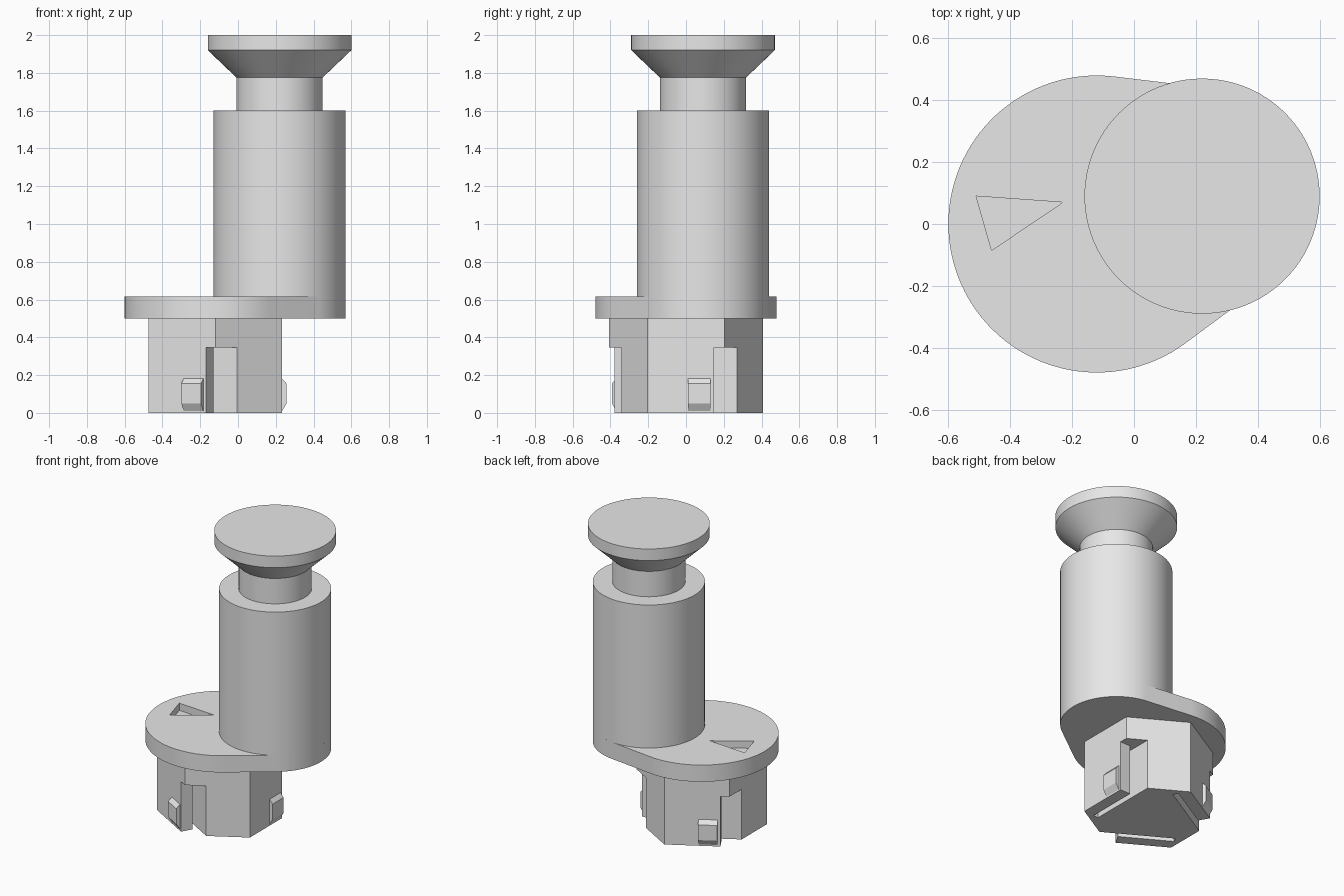
import bpy
import bmesh
from math import sin, cos, pi, acos, atan2, hypot, radians
from mathutils import Matrix, Vector

cube = bpy.data.objects.get("Cube")
if cube:
    bpy.data.objects.remove(cube, do_unlink=True)

grey = bpy.data.materials.new("plain_grey")
grey.use_nodes = True
grey.diffuse_color = (0.8, 0.8, 0.8, 1)
grey.node_tree.nodes["Principled BSDF"].inputs["Base Color"].default_value = (0.8, 0.8, 0.8, 1)

DISC = Vector((-0.12, 0.0))
DISC_R = 0.48
POST = Vector((0.22, 0.09))
POST_R = 0.35
PLATE_Z, PLATE_TOP = 0.5, 0.615
APOTHEM = 0.353


def prism(name, outline, low, high):
    """Extrude a counter-clockwise outline from low to high."""
    bm = bmesh.new()
    base = bm.faces.new([bm.verts.new((x, y, low)) for x, y in outline])
    top = bmesh.ops.extrude_face_region(bm, geom=[base])["geom"]
    bmesh.ops.translate(bm, vec=(0, 0, high - low),
                        verts=[v for v in top if isinstance(v, bmesh.types.BMVert)])
    bmesh.ops.recalc_face_normals(bm, faces=bm.faces)
    mesh = bpy.data.meshes.new(name)
    bm.to_mesh(mesh)
    bm.free()
    mesh.materials.append(grey)
    obj = bpy.data.objects.new(name, mesh)
    bpy.context.collection.objects.link(obj)
    return obj


def box(name, x0, x1, y0, y1, z0, z1):
    return prism(name, [(x0, y0), (x1, y0), (x1, y1), (x0, y1)], z0, z1)


def activate(obj):
    bpy.ops.object.select_all(action='DESELECT')
    obj.select_set(True)
    bpy.context.view_layer.objects.active = obj


def cut(obj, cutter):
    mod = obj.modifiers.new("cut", 'BOOLEAN')
    mod.operation = 'DIFFERENCE'
    mod.solver = 'EXACT'
    mod.object = cutter
    activate(obj)
    bpy.ops.object.modifier_apply(modifier=mod.name)
    bpy.data.objects.remove(cutter, do_unlink=True)


def smooth(obj):
    activate(obj)
    bpy.ops.object.shade_smooth_by_angle(angle=radians(25))


def turned(name, r0, r1, z0, z1):
    """Round section of the post."""
    bpy.ops.mesh.primitive_cone_add(vertices=96, radius1=r0, radius2=r1, depth=z1 - z0,
                                    location=(POST.x, POST.y, (z0 + z1) / 2))
    obj = bpy.context.object
    obj.name = name
    obj.data.materials.append(grey)
    smooth(obj)


def arc(center, r, start, end, steps=72):
    angles = [start + (end - start) * i / steps for i in range(steps + 1)]
    return [(center.x + r * cos(a), center.y + r * sin(a)) for a in angles]


# Plate: two circles joined by their outer tangents
offset = POST - DISC
theta = atan2(offset.y, offset.x)
phi = acos((DISC_R - POST_R) / hypot(offset.x, offset.y))
outline = (arc(DISC, DISC_R, theta + phi, theta - phi + 2 * pi)
           + arc(POST, POST_R, theta - phi, theta + phi))
plate = prism("base_plate", outline, PLATE_Z, PLATE_TOP)
# Triangular pointer recess
cut(plate, prism("pointer_cutter", [(-0.51, 0.09), (-0.46, -0.085), (-0.23, 0.07)],
                 PLATE_TOP - 0.05, PLATE_TOP + 0.1))
smooth(plate)

# Post, neck and flared head
turned("post", POST_R, POST_R, PLATE_TOP, 1.6)
turned("neck", 0.228, 0.228, 1.6, 1.775)
turned("head_flare", 0.228, 0.38, 1.775, 1.92)
turned("head_rim", 0.38, 0.38, 1.92, 2.0)

# Hexagonal plug under the plate
corner = APOTHEM / cos(pi / 6)
plug = prism("hex_plug", [(DISC.x + corner * cos(pi / 6 + i * pi / 3),
                           corner * sin(pi / 6 + i * pi / 3)) for i in range(6)],
             0, PLATE_Z)

# Snap arms on three sides: corner notch, slit behind the arm, and a catch
for i in range(3):
    place = Matrix.Translation((DISC.x, 0, 0)) @ Matrix.Rotation(i * 2 * pi / 3, 4, 'Z')
    # L-shaped outline: slit plus corner notch in one cutter
    cutter = prism("notch_cutter", [(0.237, -0.21), (0.274, -0.21), (0.274, 0.147),
                                    (0.5, 0.147), (0.5, 0.4), (0.237, 0.4)], -0.1, 0.345)
    cutter.data.transform(place)
    cut(plug, cutter)

    # Catch profile is drawn as height against reach, then stood upright
    catch = prism(f"catch_{i + 1}", [(0.345, 0.01), (APOTHEM, 0.01), (0.377, 0.05),
                                     (0.377, 0.155), (APOTHEM, 0.182), (0.345, 0.182)],
                  -0.13, -0.01)
    catch.data.transform(place @ Matrix.Rotation(pi / 2, 4, 'X'))
